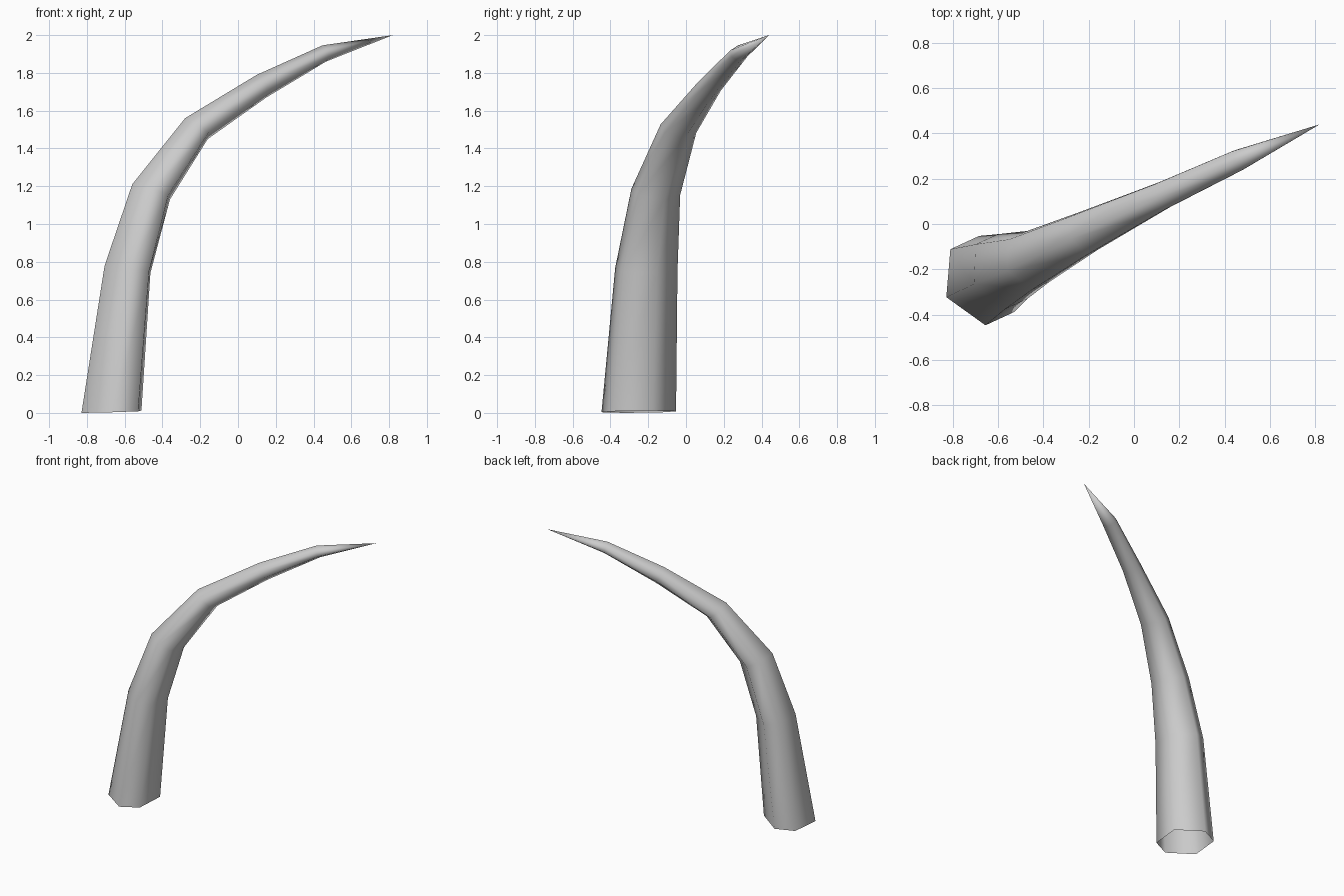
import bpy, bmesh
from math import sin, cos, radians
from mathutils import Vector

cube = bpy.data.objects.get("Cube")
if cube:
    bpy.data.objects.remove(cube, do_unlink=True)

# One plain grey material
grey = bpy.data.materials.new("horn grey")
grey.use_nodes = True
colour = (0.6, 0.6, 0.6, 1)
grey.diffuse_color = colour
grey.node_tree.nodes["Principled BSDF"].inputs["Base Color"].default_value = colour

# Rings along the bend: centre, half depth in the bend plane, half width, tilt in degrees
RINGS = [
    ((-0.67, -0.25, 0.006), 0.175, 0.185, -2),
    ((-0.585, -0.21, 0.76), 0.135, 0.157, 8),
    ((-0.46, -0.16, 1.17), 0.117, 0.122, 20),
    ((-0.22, -0.04, 1.505), 0.086, 0.092, 40),
    ((0.125, 0.125, 1.73), 0.066, 0.060, 65),
    ((0.457, 0.28, 1.903), 0.044, 0.047, 76),
]
TIP = (0.82, 0.44, 2.0)
HEXAGON = [(1, 0), (0.4, 1), (-0.4, 1), (-1, 0), (-0.4, -1), (0.4, -1)]

along = Vector((0.91, 0.42, 0)).normalized()   # direction the horn leans
side = Vector((-along.y, along.x, 0))

# Six-sided tapering horn, open at the base
bm = bmesh.new()
rings = []
for centre, depth, width, tilt in RINGS:
    a = radians(tilt)
    inward = along * cos(a) - Vector((0, 0, sin(a)))
    rings.append([bm.verts.new(Vector(centre) + inward * depth * u + side * width * v)
                  for u, v in HEXAGON])
for low, high in zip(rings, rings[1:]):
    for i in range(6):
        j = (i + 1) % 6
        bm.faces.new((low[i], low[j], high[j], high[i]))
tip = bm.verts.new(TIP)
for i in range(6):
    bm.faces.new((rings[-1][i], rings[-1][(i + 1) % 6], tip))
for face in bm.faces:
    face.smooth = True

mesh = bpy.data.meshes.new("horn")
bm.to_mesh(mesh)
bm.free()
mesh.materials.append(grey)
horn = bpy.data.objects.new("horn", mesh)
bpy.context.collection.objects.link(horn)
